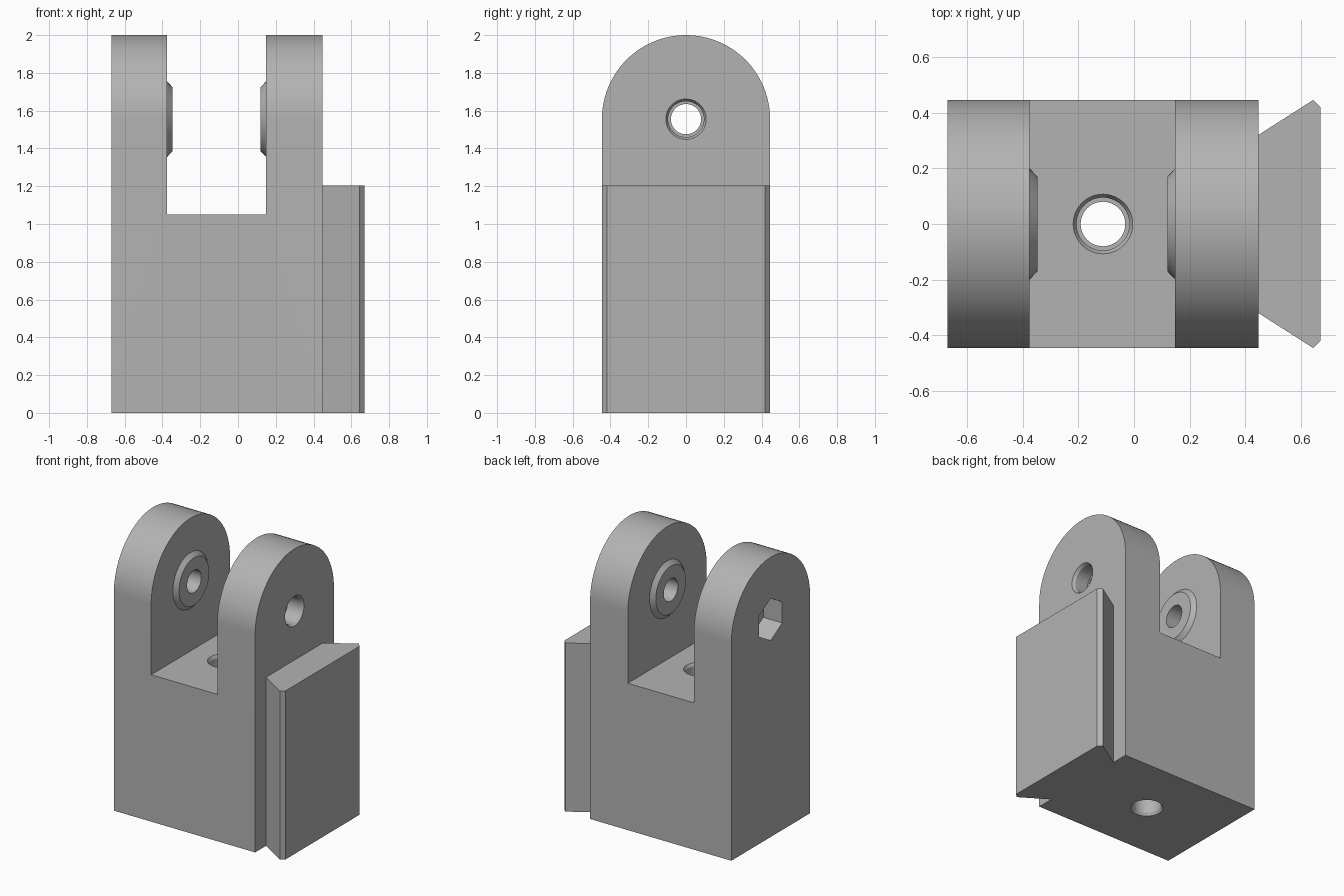
import bpy, bmesh, math
from mathutils import Matrix, Vector

if "Cube" in bpy.data.objects:
    bpy.data.objects.remove(bpy.data.objects["Cube"], do_unlink=True)

GREY = (0.45, 0.45, 0.45, 1)
grey = bpy.data.materials.new("plain grey")
grey.use_nodes = True
grey.diffuse_color = GREY
grey.node_tree.nodes["Principled BSDF"].inputs["Base Color"].default_value = GREY

LEFT, RIGHT, HALF = -0.67, 0.447, 0.445      # block extents
SLOT_L, SLOT_R, FLOOR = -0.375, 0.148, 1.05  # clevis slot
PIVOT = 1.555
MID = (LEFT + RIGHT) / 2


def loft(name, rings):
    """Solid skinned through a list of matching rings of points."""
    bm = bmesh.new()
    loops = [[bm.verts.new(p) for p in ring] for ring in rings]
    n = len(loops[0])
    for a, b in zip(loops, loops[1:]):
        for i in range(n):
            j = (i + 1) % n
            bm.faces.new((a[i], a[j], b[j], b[i]))
    bm.faces.new(loops[0])
    bm.faces.new(loops[-1])
    bmesh.ops.recalc_face_normals(bm, faces=bm.faces)
    mesh = bpy.data.meshes.new(name)
    bm.to_mesh(mesh)
    bm.free()
    mesh.materials.append(grey)
    ob = bpy.data.objects.new(name, mesh)
    bpy.context.collection.objects.link(ob)
    return ob


def turned(name, steps, axis, sides=48):
    """Round solid from (position, radius) steps along x or z."""
    turn = Matrix.Identity(3)
    centre = Vector((MID, 0, 0))
    if axis == "x":
        turn = Matrix.Rotation(math.pi / 2, 3, "Y")
        centre = Vector((0, 0, PIVOT))
    angles = [2 * math.pi * i / sides for i in range(sides)]
    return loft(name, [[centre + turn @ Vector((r * math.cos(a), r * math.sin(a), d))
                        for a in angles] for d, r in steps])


def combine(target, other, operation):
    mod = target.modifiers.new("combine", "BOOLEAN")
    mod.operation, mod.object, mod.solver = operation, other, "EXACT"
    bpy.context.view_layer.objects.active = target
    bpy.ops.object.modifier_apply(modifier=mod.name)
    bpy.data.objects.remove(other, do_unlink=True)


# Arched block
arch = [(-HALF, 0), (HALF, 0)]
arch += [(HALF * math.cos(math.pi * i / 48), PIVOT + HALF * math.sin(math.pi * i / 48))
         for i in range(49)]
body = loft("clevis_body", [[(x, y, z) for y, z in arch] for x in (LEFT, RIGHT)])

# Slot between the two ears
slot = [(-1, FLOOR), (1, FLOOR), (1, 3), (-1, 3)]
combine(body, loft("slot_cutter", [[(x, y, z) for y, z in slot] for x in (SLOT_L, SLOT_R)]),
        "DIFFERENCE")

# Tapered bosses on the inner ear faces
for face, d in ((SLOT_L, 1), (SLOT_R, -1)):
    combine(body, turned("boss", [(face - 0.05 * d, 0.2), (face, 0.2), (face + 0.028 * d, 0.17)],
                         "x"), "UNION")

# Pivot hole with a stepped mouth on the dovetail side
combine(body, turned("pivot_cutter", [(-1, 0.08), (RIGHT - 0.12, 0.08), (RIGHT - 0.12, 0.095),
                                      (RIGHT - 0.02, 0.095), (RIGHT, 0.107), (1, 0.107)], "x"),
        "DIFFERENCE")

# Hexagonal nut pocket on the opposite side
combine(body, turned("nut_cutter", [(-1, 0.15), (LEFT + 0.15, 0.15)], "x", 6), "DIFFERENCE")

# Vertical hole with stepped mouths at both ends
combine(body, turned("vertical_cutter",
                     [(-1, 0.107), (0, 0.107), (0.02, 0.095), (0.2, 0.095), (0.2, 0.08),
                      (FLOOR - 0.2, 0.08), (FLOOR - 0.2, 0.095), (FLOOR - 0.02, 0.095),
                      (FLOOR, 0.107), (FLOOR + 0.3, 0.107)], "z"), "DIFFERENCE")

# Dovetail rail
half = [(RIGHT, 0.32), (0.643, HALF), (0.67, 0.418)]
outline = half + [(x, -y) for x, y in reversed(half)]
rail = loft("dovetail_rail", [[(x, y, z) for x, y in outline] for z in (0, 1.205)])

for ob in (body, rail):
    bpy.ops.object.select_all(action="DESELECT")
    ob.select_set(True)
    bpy.context.view_layer.objects.active = ob
    bpy.ops.object.shade_smooth_by_angle(angle=math.radians(25))
